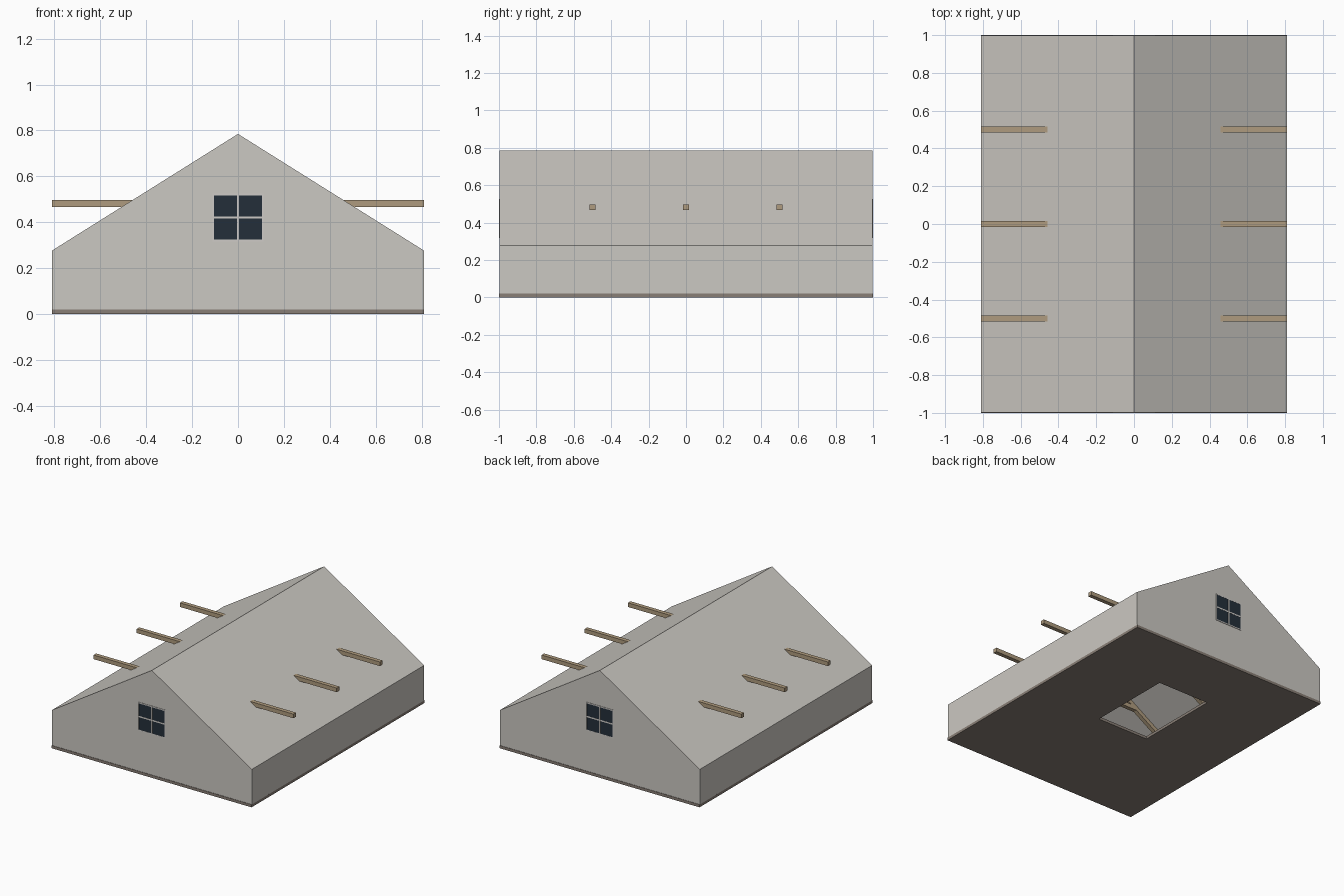
import bpy, bmesh, math
from mathutils import Vector

if "Cube" in bpy.data.objects:
    bpy.data.objects.remove(bpy.data.objects["Cube"])

W, L, EAVE, RIDGE, T = 0.81, 1.0, 0.277, 0.785, 0.012
SLOPE = math.atan2(RIDGE - EAVE, W)


def mat(name, rgb):
    m = bpy.data.materials.new(name)
    m.diffuse_color = (*rgb, 1)
    m.use_nodes = True
    m.node_tree.nodes["Principled BSDF"].inputs["Base Color"].default_value = m.diffuse_color
    return m


plaster = mat("plaster", (0.60, 0.58, 0.54))
boards = mat("floorboards", (0.25, 0.21, 0.18))
timber = mat("timber", (0.43, 0.33, 0.21))
glass = mat("glass", (0.017, 0.028, 0.042))
trim = mat("trim", (0.62, 0.60, 0.57))


def box(name, lo, hi, material, rot_y=0):
    lo, hi = Vector(lo), Vector(hi)
    bpy.ops.mesh.primitive_cube_add(size=1, location=(lo + hi) / 2, rotation=(0, rot_y, 0))
    o = bpy.context.object
    o.name = name
    o.scale = hi - lo
    o.data.materials.append(material)
    return o


def prism(name, profile, y0, y1, material):
    """Extrude an (x, z) outline along y."""
    bm = bmesh.new()
    face = bm.faces.new([bm.verts.new((x, y0, z)) for x, z in profile])
    ext = bmesh.ops.extrude_face_region(bm, geom=[face])
    bmesh.ops.translate(bm, vec=(0, y1 - y0, 0),
                        verts=[v for v in ext["geom"] if isinstance(v, bmesh.types.BMVert)])
    bmesh.ops.recalc_face_normals(bm, faces=bm.faces)
    me = bpy.data.meshes.new(name)
    bm.to_mesh(me)
    bm.free()
    o = bpy.data.objects.new(name, me)
    bpy.context.collection.objects.link(o)
    me.materials.append(material)
    return o


# Floor made of four slabs around the ladder hatch
HX, HY0, HY1, FZ = 0.21, -0.12, 0.52, 0.02
box("floor_front", (-W, -L, 0), (W, HY0, FZ), boards)
box("floor_back", (-W, HY1, 0), (W, L, FZ), boards)
box("floor_left", (-W, HY0, 0), (-HX, HY1, FZ), boards)
box("floor_right", (HX, HY0, 0), (W, HY1, FZ), boards)

# Hollow shell: knee walls and roof as one bent strip, closed by two gables
gable = [(-W, FZ), (-W, EAVE), (0, RIDGE), (W, EAVE), (W, FZ)]
drop = T / math.cos(SLOPE)
inner = [(W - T, FZ), (W - T, EAVE - drop + T * math.tan(SLOPE)), (0, RIDGE - drop),
         (T - W, EAVE - drop + T * math.tan(SLOPE)), (T - W, FZ)]
prism("walls_and_roof", gable + inner, -L + T, L - T, plaster)

for s, end in ((-1, "front"), (1, "back")):
    prism(end + "_gable", gable, s * (L - T), s * (L - 0.003), plaster)

    # Four-pane window: glass with frame and cross bars
    def bar(part, x0, x1, z0, z1, out, material):
        a, b = sorted((s * (L - 0.008), s * out))
        box(f"{end}_window_{part}", (x0, a, z0), (x1, b, z1), material)
    bar("glass", -0.105, 0.105, 0.325, 0.517, L - 0.001, glass)
    bar("sill", -0.111, 0.111, 0.317, 0.325, L, trim)
    bar("head", -0.111, 0.111, 0.517, 0.525, L, trim)
    bar("left_jamb", -0.111, -0.104, 0.325, 0.517, L, trim)
    bar("right_jamb", 0.104, 0.111, 0.325, 0.517, L, trim)
    bar("mullion", -0.005, 0.005, 0.325, 0.517, L, trim)
    bar("crossbar", -0.104, 0.104, 0.416, 0.426, L, trim)

# Tie beams running through the roof, with rafters on the underside
for i, y in enumerate((-0.5, 0, 0.5)):
    box(f"tie_beam_{i}", (-W, y - 0.015, 0.467), (W, y + 0.015, 0.497), timber)
    for s, side in ((-1, "left"), (1, "right")):
        depth = 0.03
        top = drop - 0.001
        low = top + depth / math.cos(SLOPE)
        x = W - T
        ze = EAVE + T * math.tan(SLOPE)
        prism(f"{side}_rafter_{i}",
              [(0, RIDGE - top), (s * x, ze - top), (s * x, ze - low), (0, RIDGE - low)],
              y - 0.015, y + 0.015, timber)
